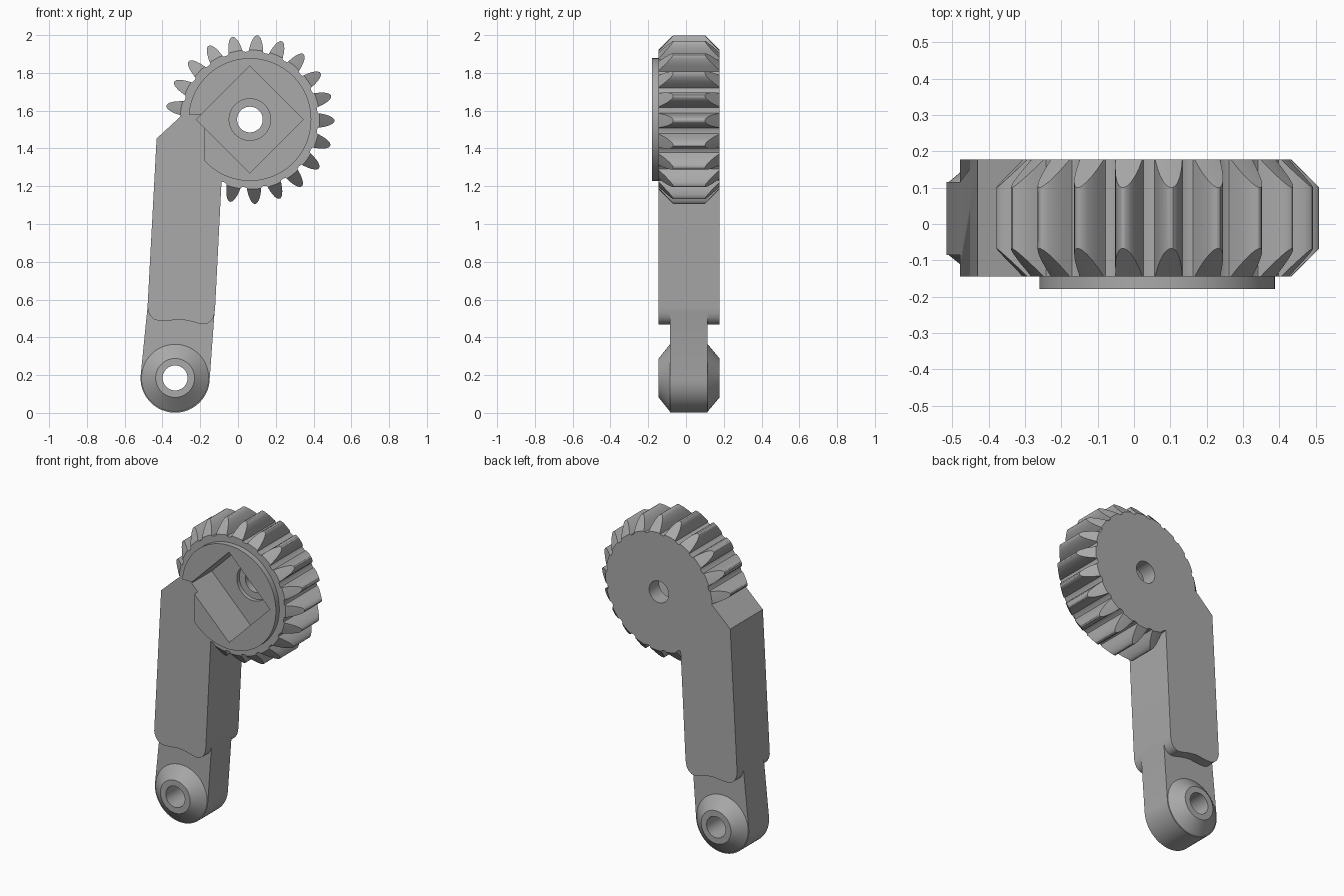
import bpy, bmesh, math

if "Cube" in bpy.data.objects:
    bpy.data.objects.remove(bpy.data.objects["Cube"], do_unlink=True)

grey = bpy.data.materials.new("plain grey")
grey.use_nodes = True
COLOUR = (0.40, 0.40, 0.40, 1)
grey.diffuse_color = COLOUR
grey.node_tree.nodes["Principled BSDF"].inputs["Base Color"].default_value = COLOUR

FRONT, BACK = -0.145, 0.178           # thickness of gear and arm along y
GX, GZ = 0.063, 1.553                 # gear axis
PX, PZ, PR = -0.333, 0.184, 0.183     # pivot axis and end radius


def finish(name, bm):
    bmesh.ops.recalc_face_normals(bm, faces=bm.faces)
    mesh = bpy.data.meshes.new(name)
    bm.to_mesh(mesh)
    bm.free()
    mesh.materials.append(grey)
    obj = bpy.data.objects.new(name, mesh)
    bpy.context.collection.objects.link(obj)
    return obj


def prism(name, pts, y0, y1):
    """Extrude an (x, z) outline along y."""
    bm = bmesh.new()
    a = [bm.verts.new((x, y0, z)) for x, z in pts]
    b = [bm.verts.new((x, y1, z)) for x, z in pts]
    bm.faces.new(a)
    bm.faces.new(b[::-1])
    for i in range(len(pts)):
        j = (i + 1) % len(pts)
        bm.faces.new((a[i], a[j], b[j], b[i]))
    return finish(name, bm)


def lathe(name, cx, cz, profile, n=72):
    """Turn an (r, y) profile about an axis along y, with flat end caps."""
    bm = bmesh.new()
    rings = []
    for r, y in profile:
        rings.append([bm.verts.new((cx + r * math.cos(2 * math.pi * k / n), y,
                                    cz + r * math.sin(2 * math.pi * k / n))) for k in range(n)])
    for p, q in zip(rings, rings[1:]):
        for k in range(n):
            m = (k + 1) % n
            bm.faces.new((p[k], p[m], q[m], q[k]))
    bm.faces.new(rings[0])
    bm.faces.new(rings[-1][::-1])
    return finish(name, bm)


def combine(target, tool, operation):
    """Apply a boolean and remove the tool."""
    mod = target.modifiers.new("bool", 'BOOLEAN')
    mod.operation, mod.solver, mod.object = operation, 'EXACT', tool
    deps = bpy.context.evaluated_depsgraph_get()
    mesh = bpy.data.meshes.new_from_object(target.evaluated_get(deps))
    target.modifiers.clear()
    target.data = mesh
    bpy.data.objects.remove(tool, do_unlink=True)


# Toothed outline: 21 positions, four left out where the arm joins
TEETH = 21
FLANK = [(0.362, 0.108), (0.375, 0.098), (0.395, 0.084), (0.415, 0.066),
         (0.432, 0.046), (0.442, 0.028), (0.447, 0.010)]
outline = []
for i in range(TEETH):
    mid = math.radians(-0.8) + 2 * math.pi * i / TEETH
    if 11 <= i <= 14:
        tooth = [(0.362, d) for d in (-0.1, -0.05, 0, 0.05, 0.1)]
    else:
        tooth = [(r, -d) for r, d in FLANK] + [(r, d) for r, d in reversed(FLANK)]
    tooth.append((0.359, math.pi / TEETH))
    outline += [(GX + r * math.cos(mid + d), GZ + r * math.sin(mid + d)) for r, d in tooth]

# Gear wheel with bevelled tooth ends
body = prism("gear_arm", outline, FRONT, BACK)
blank = lathe("tooth_blank", GX, GZ, [(0.367, FRONT - 0.002), (0.45, -0.065),
                                      (0.45, 0.098), (0.367, BACK + 0.002)], 96)
combine(body, blank, 'INTERSECT')

# Thick arm with a wavy lower lip
arm = prism("arm", [
    (-0.294, 1.579), (0.0, 1.579), (0.0, 1.26), (-0.087, 1.23), (-0.121, 0.56),
    (-0.124, 0.53), (-0.131, 0.505), (-0.145, 0.485), (-0.162, 0.473), (-0.18, 0.469),
    (-0.21, 0.474), (-0.246, 0.484), (-0.28, 0.491), (-0.31, 0.494), (-0.345, 0.491),
    (-0.38, 0.487), (-0.42, 0.487), (-0.445, 0.496), (-0.463, 0.513),
    (-0.474, 0.535), (-0.479, 0.56), (-0.431, 1.452)], FRONT, BACK)
combine(body, arm, 'UNION')

# Raised front hub, notched where the arm passes
hub = lathe("hub", GX, GZ, [(0.325, -0.179), (0.325, -0.10)], 96)
notch = prism("notch", [(-0.6, 1.0), (-0.177, 1.0), (-0.177, 1.579), (-0.6, 1.579)], -0.3, -0.13)
combine(hub, notch, 'DIFFERENCE')
combine(body, hub, 'UNION')

# Thin tongue with a rounded end
end = [(PX + PR * math.cos(a), PZ + PR * math.sin(a))
       for a in (math.radians(176 + 180 * k / 32) for k in range(33))]
tongue = prism("tongue", end + [(-0.123, 0.55), (-0.14, 0.62), (-0.46, 0.62), (-0.478, 0.57)],
               -0.085, 0.115)
combine(body, tongue, 'UNION')

# Conical bosses on both faces of the pivot
bosses = lathe("pivot_bosses", PX, PZ + 0.001, [(0.103, FRONT), (0.178, -0.085),
                                                (0.178, 0.115), (0.103, BACK)])
combine(body, bosses, 'UNION')

# Square pocket, counterbore and through holes
D = 0.283
pocket = prism("pocket", [(GX + D, GZ), (GX, GZ + D), (GX - D, GZ), (GX, GZ - D)], -0.3, 0.055)
combine(body, pocket, 'DIFFERENCE')
for cx, cz, r, y0, y1 in ((GX, GZ, 0.11, 0.0, 0.08), (GX, GZ, 0.068, -0.3, 0.3),
                          (PX, PZ + 0.001, 0.066, -0.3, 0.3)):
    combine(body, lathe("hole", cx, cz, [(r, y0), (r, y1)], 48), 'DIFFERENCE')

bpy.ops.object.select_all(action='DESELECT')
body.select_set(True)
bpy.context.view_layer.objects.active = body
bpy.ops.object.shade_smooth_by_angle(angle=math.radians(30))
